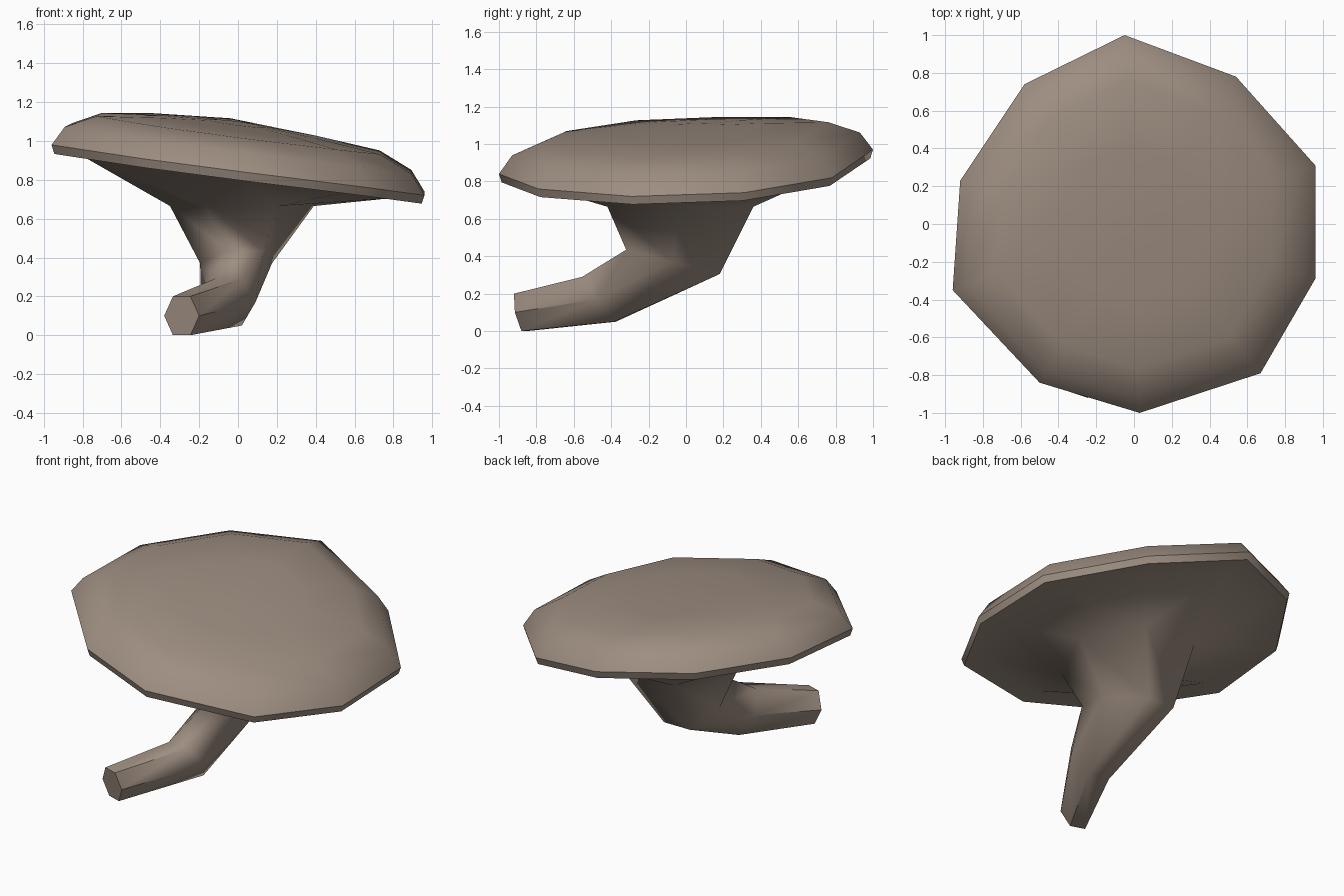
import bpy, bmesh, math
from mathutils import Vector

if "Cube" in bpy.data.objects:
    bpy.data.objects.remove(bpy.data.objects["Cube"])

mat = bpy.data.materials.new("mushroom brown")
mat.diffuse_color = (0.34, 0.27, 0.22, 1)
mat.use_nodes = True
mat.node_tree.nodes["Principled BSDF"].inputs["Base Color"].default_value = mat.diffuse_color
bm = bmesh.new()


def loft(rings):
    """Skin a list of equal-length vertex rings; return the vertex rows."""
    rows = [[bm.verts.new(p) for p in ring] for ring in rings]
    n = len(rows[0])
    for a, b in zip(rows, rows[1:]):
        for i in range(n):
            j = (i + 1) % n
            bm.faces.new((a[i], a[j], b[j], b[i]))
    return rows


def loop_edges(row):
    return [bm.edges.get((row[i - 1], row[i])) for i in range(len(row))]


# Cap: irregular ten-sided tilted rim, repeated at several scales
rim = [(-.05, 1.0, .97), (.54, .78, .82), (.96, .31, .74), (.96, -.29, .72),
       (.67, -.79, .76), (.03, -1.0, .84), (-.50, -.84, .91),
       (-.96, -.35, .98), (-.92, .23, 1.0), (-.58, .74, 1.0)]


def cap_ring(scale, lift):
    ring = []
    for x, y, z in rim:
        plane = .87 - .13 * x * scale + .07 * y * scale
        wobble = (z - (.87 - .13 * x + .07 * y)) * scale ** 2
        ring.append((x * scale, y * scale, plane + wobble + lift))
    return ring


cap = loft([cap_ring(.83, -.04), cap_ring(.985, -.045), cap_ring(1, 0),
            cap_ring(.93, .10), cap_ring(.76, .175), cap_ring(.42, .205),
            cap_ring(.15, .22)])
bm.faces.new(cap[-1])


# Stem: bent six-sided tube; each section is centre, half width vector, half height vector
def section(centre, side, up):
    c, s, u = Vector(centre), Vector(side), Vector(up) / math.sin(math.pi / 3)
    return [c + s * math.cos(a) + u * math.sin(a)
            for a in (i * math.pi / 3 for i in range(6))]


stem = loft([section((-.29, -.885, .10), (.09, -.03, 0), (0, -.02, .10)),
             section((-.05, -.465, .17), (.14, -.01, 0), (0, -.085, .12)),
             section((-.01, -.07, .37), (.185, 0, 0), (.05, -.25, .065)),
             section((.02, -.03, .665), (.37, 0, 0), (0, -.39, 0))])
bm.faces.new(stem[0])

# Flare: the stem widens into the hollow underside of the cap
bmesh.ops.bridge_loops(bm, edges=loop_edges(stem[-1]) + loop_edges(cap[0]))

# Smooth shading with sharp lip, underside border and stem tip
bmesh.ops.recalc_face_normals(bm, faces=bm.faces[:])
for f in bm.faces:
    f.smooth = True
tip = list(stem[0])
sharp = loop_edges(cap[1]) + loop_edges(cap[2]) + loop_edges(tip)
sharp += [bm.edges.get((a, b)) for a, b in zip(stem[0], stem[1])]
for e in sharp:
    e.smooth = False

mesh = bpy.data.meshes.new("mushroom")
bm.to_mesh(mesh)
bm.free()
mesh.materials.append(mat)
obj = bpy.data.objects.new("mushroom", mesh)
bpy.context.collection.objects.link(obj)
